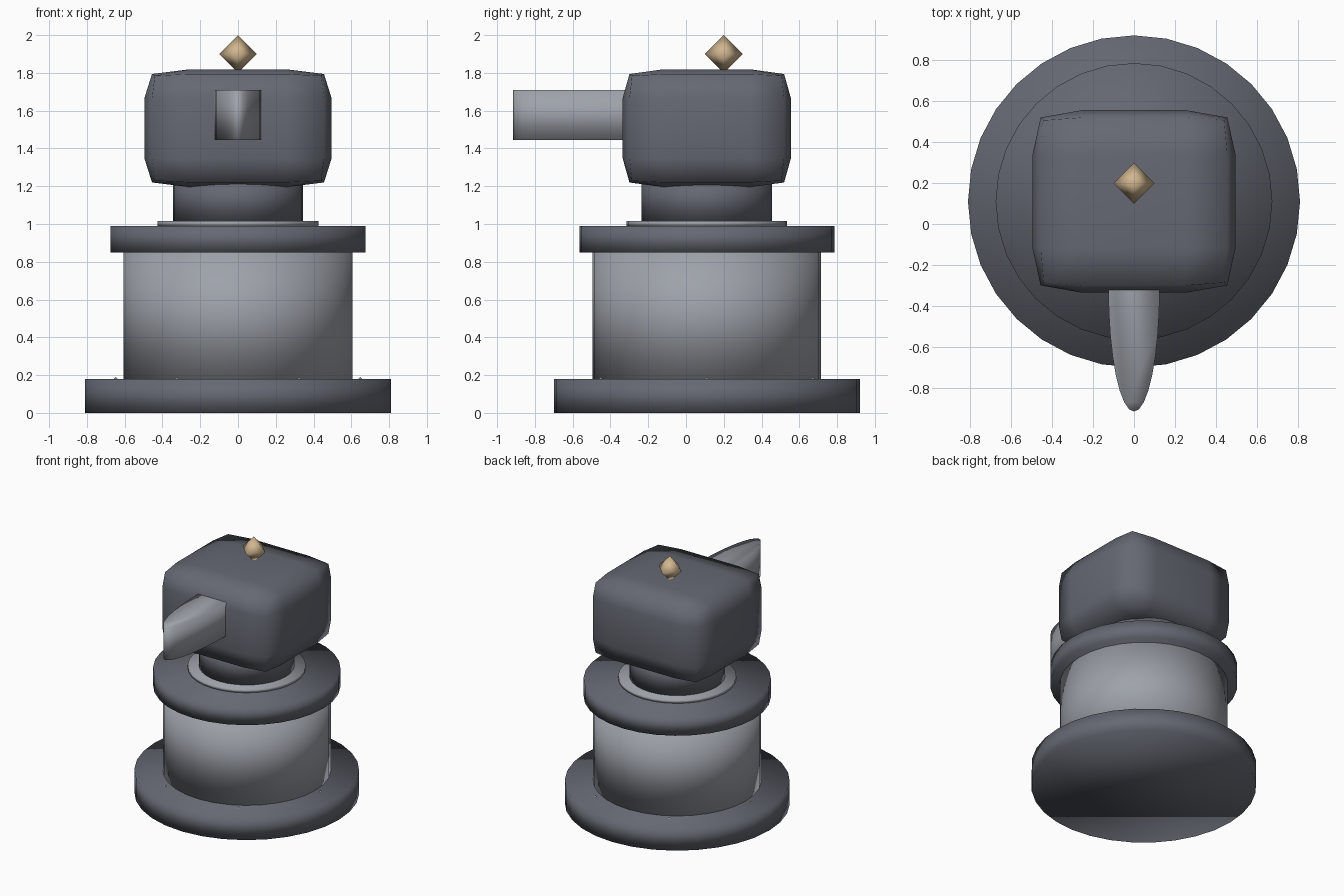
import bpy, bmesh, math
from mathutils import Vector, Matrix

if "Cube" in bpy.data.objects:
    bpy.data.objects.remove(bpy.data.objects["Cube"], do_unlink=True)

AXIS_Y = 0.11


def material(name, rgb):
    m = bpy.data.materials.new(name)
    m.use_nodes = True
    m.diffuse_color = (*rgb, 1)
    m.node_tree.nodes["Principled BSDF"].inputs["Base Color"].default_value = (*rgb, 1)
    return m


dark = material("dark iron", (0.13, 0.14, 0.17))
light = material("light steel", (0.34, 0.36, 0.40))
brass = material("pale brass", (0.64, 0.47, 0.28))


def finish(bm, name, mat):
    for f in bm.faces:
        f.smooth = True
    mesh = bpy.data.meshes.new(name)
    bm.to_mesh(mesh)
    bm.free()
    mesh.materials.append(mat)
    obj = bpy.data.objects.new(name, mesh)
    bpy.context.collection.objects.link(obj)
    return obj


def drum(name, mat, rx, ry, z0, z1, y=AXIS_Y):
    bm = bmesh.new()
    place = Matrix.Translation((0, y, (z0 + z1) / 2)) @ Matrix.Diagonal((rx, ry, z1 - z0, 1))
    bmesh.ops.create_cone(bm, cap_ends=True, segments=32, radius1=1, radius2=1,
                          depth=1, matrix=place)
    return finish(bm, name, mat)


def diamond(name, mat, r, centre):
    bm = bmesh.new()
    bmesh.ops.create_uvsphere(bm, u_segments=4, v_segments=2, radius=r,
                              matrix=Matrix.Translation(centre))
    return finish(bm, name, mat)


# Turned column, from the floor up
drum("base", dark, 0.81, 0.81, 0, 0.18)
drum("body", light, 0.605, 0.605, 0.18, 0.85)
drum("upper_flange", dark, 0.675, 0.675, 0.85, 0.99)
drum("collar", light, 0.425, 0.425, 0.99, 1.015)
drum("neck", dark, 0.345, 0.345, 1.015, 1.25)

# Bolts around the base
for i in range(6):
    a = math.radians(60 * i)
    diamond("bolt", light, 0.025,
            (0.648 * math.cos(a), AXIS_Y + 0.648 * math.sin(a), 0.165))

# Softened block head: edges and corners of a gridded cube are pulled in
bm = bmesh.new()
bmesh.ops.create_cube(bm, size=2)
bmesh.ops.subdivide_edges(bm, edges=bm.edges[:], cuts=3, use_grid_fill=True)
half = Vector((0.495, 0.445, 0.312))
for v in bm.verts:
    outer = sum(abs(c) > 0.99 for c in v.co)
    pull = {1: 1.0, 2: 0.92, 3: 0.89}[outer]
    v.co = Vector([c * pull if abs(c) > 0.99 else c * 1.03 for c in v.co]) * half
    v.co += Vector((0, AXIS_Y, 1.507))
finish(bm, "head", dark)

# Rounded lever and top finial
drum("lever", light, 0.125, 0.6, 1.445, 1.71, y=-0.315)
diamond("finial", brass, 0.1, (0, 0.2, 1.9))
